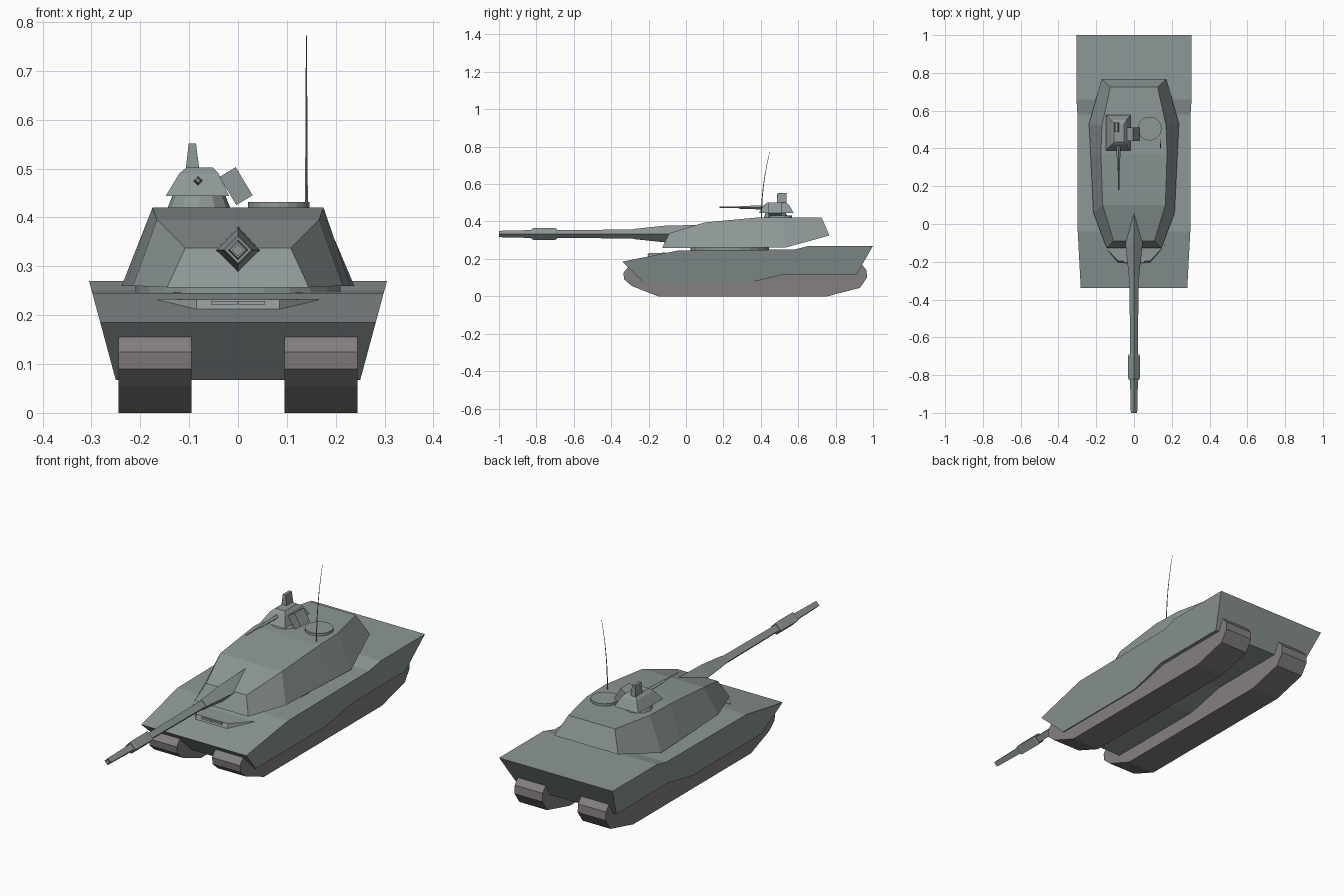
import bpy, bmesh, math

if "Cube" in bpy.data.objects:
    bpy.data.objects.remove(bpy.data.objects["Cube"])

# ---------- helpers ----------
def material(name, col):
    m = bpy.data.materials.new(name)
    m.diffuse_color = (*col, 1)
    m.use_nodes = True
    m.node_tree.nodes["Principled BSDF"].inputs["Base Color"].default_value = m.diffuse_color
    return m

ARMOUR = material("armour_grey", (0.27, 0.31, 0.31))
TREAD = material("tread_grey", (0.23, 0.215, 0.21))

def make(name, verts, faces, mat=ARMOUR):
    me = bpy.data.meshes.new(name)
    me.from_pydata(verts, [], faces)
    bm = bmesh.new()
    bm.from_mesh(me)
    bmesh.ops.recalc_face_normals(bm, faces=bm.faces)
    bm.to_mesh(me)
    bm.free()
    me.materials.append(mat)
    ob = bpy.data.objects.new(name, me)
    bpy.context.collection.objects.link(ob)
    return ob

def loft(name, rings, mat=ARMOUR):
    """Skin a list of equal-length point rings and cap both ends."""
    n, k = len(rings[0]), len(rings)
    verts = [p for r in rings for p in r]
    faces = [(i*n + j, i*n + (j+1) % n, (i+1)*n + (j+1) % n, (i+1)*n + j)
             for i in range(k-1) for j in range(n)]
    faces += [tuple(range(n)), tuple(range((k-1)*n, k*n))]
    return make(name, verts, faces, mat)

def prism(name, profile, left, right, mat=ARMOUR):
    """Side profile (y, z) stretched between x = left(z) and x = right(z)."""
    return loft(name, [[(f(z), y, z) for y, z in profile] for f in (left, right)], mat)

def diamond_tube(name, x, z, stations):
    """Four-sided tube along y from (y, radius) stations."""
    return loft(name, [[(x+r, y, z), (x, y, z+r), (x-r, y, z), (x, y, z-r)]
                       for y, r in stations])

def disc(name, x, y, z0, z1, r0, r1, sides):
    ring = lambda r, z: [(x + r*math.cos(2*math.pi*i/sides),
                          y + r*math.sin(2*math.pi*i/sides), z) for i in range(sides)]
    return loft(name, [ring(r0, z0), ring(r1, z1)])

def frustum(name, low, high):
    """Tapered box; each level is (x0, x1, y0, y1, z)."""
    return loft(name, [[(a, c, z), (b, c, z), (b, d, z), (a, d, z)]
                       for a, b, c, d, z in (low, high)])

# ---------- hull with flaring sides ----------
hull_side = [(-0.34, 0.185), (-0.04, 0.245), (0.58, 0.25), (0.66, 0.27), (1.0, 0.27),
             (0.91, 0.113), (0.51, 0.113), (0.38, 0.083), (0.30, 0.067), (-0.22, 0.067)]
flare = lambda z: 0.25 + (z - 0.067) * 0.27
prism("hull", hull_side, lambda z: -flare(z), flare)

# ---------- tracks ----------
track_side = [(-0.15, 0), (-0.29, 0.055), (-0.33, 0.09), (-0.335, 0.125), (-0.31, 0.155),
              (0.94, 0.17), (0.965, 0.14), (0.968, 0.10), (0.93, 0.045), (0.755, 0)]
for side, s in (("left", -1), ("right", 1)):
    prism("track_" + side, track_side, lambda z: s*0.095, lambda z: s*0.245, TREAD)

# ---------- driver hood and vision slits ----------
loft("driver_hood", [[(-0.085, -0.205, 0.21), (0.085, -0.205, 0.21),
                      (0.165, -0.11, 0.225), (-0.165, -0.11, 0.225)],
                     [(-0.085, -0.195, 0.232), (0.085, -0.195, 0.232),
                      (0.165, -0.11, 0.233), (-0.165, -0.11, 0.233)]])
for side, x in (("left", -0.028), ("right", 0.028)):
    frustum("vision_slit_" + side, (x-0.027, x+0.027, -0.206, -0.19, 0.222),
            (x-0.027, x+0.027, -0.204, -0.19, 0.229))

# ---------- turret: stations of (bottom half-width, y, z), (top half-width, y, z) ----------
disc("turret_ring", 0, 0.235, 0.235, 0.262, 0.21, 0.21, 24)
stations = [((0.145, -0.128, 0.257), (0.108, -0.09, 0.337)),
            ((0.215, 0.06, 0.26), (0.166, 0.10, 0.395)),
            ((0.230, 0.37, 0.26), (0.175, 0.37, 0.42)),
            ((0.238, 0.53, 0.26), (0.170, 0.52, 0.42)),
            ((0.172, 0.767, 0.325), (0.125, 0.725, 0.42))]
loft("turret", [[(-b[0], b[1], b[2]), (b[0], b[1], b[2]),
                 (t[0], t[1], t[2]), (-t[0], t[1], t[2])] for b, t in stations])

# ---------- main gun ----------
diamond_tube("mantlet", 0, 0.333, [(-0.28, 0.027), (-0.12, 0.044), (0.10, 0.050)])
diamond_tube("gun_barrel", 0, 0.333,
             [(-0.95, 0.011), (-1.0, 0.011), (-1.0, 0.017), (-0.825, 0.021),
              (-0.825, 0.027), (-0.815, 0.031), (-0.70, 0.031), (-0.69, 0.027),
              (-0.69, 0.021), (-0.27, 0.024)])

# ---------- roof weapon station ----------
disc("station_base", -0.08, 0.48, 0.415, 0.445, 0.066, 0.054, 12)
frustum("station_body", (-0.148, -0.018, 0.388, 0.577, 0.444),
        (-0.12, -0.04, 0.42, 0.55, 0.49))
frustum("station_roof", (-0.12, -0.04, 0.42, 0.55, 0.49),
        (-0.105, -0.052, 0.435, 0.53, 0.502))
frustum("periscope", (-0.107, -0.079, 0.486, 0.538, 0.498),
        (-0.101, -0.086, 0.488, 0.536, 0.551))
diamond_tube("machine_gun", -0.082, 0.475,
             [(0.18, 0.004), (0.28, 0.004), (0.29, 0.008), (0.44, 0.011)])

# ammunition box leaning against the station
bpy.ops.mesh.primitive_cube_add(size=1, location=(-0.004, 0.475, 0.464),
                                rotation=(0, math.radians(-31), 0))
box = bpy.context.object
box.name = "ammo_box"
box.scale = (0.039, 0.07, 0.067)
box.data.materials.append(ARMOUR)

# ---------- hatch and whip antenna ----------
disc("roof_hatch", 0.083, 0.505, 0.415, 0.432, 0.063, 0.063, 20)
rings = []
for i in range(7):
    t = i / 6
    y, z, r = 0.403 + 0.045*t**2, 0.415 + 0.357*t, 0.003 - 0.002*t
    rings.append([(0.14 + r, y, z), (0.14, y + r, z), (0.14 - r, y, z), (0.14, y - r, z)])
loft("antenna", rings)
